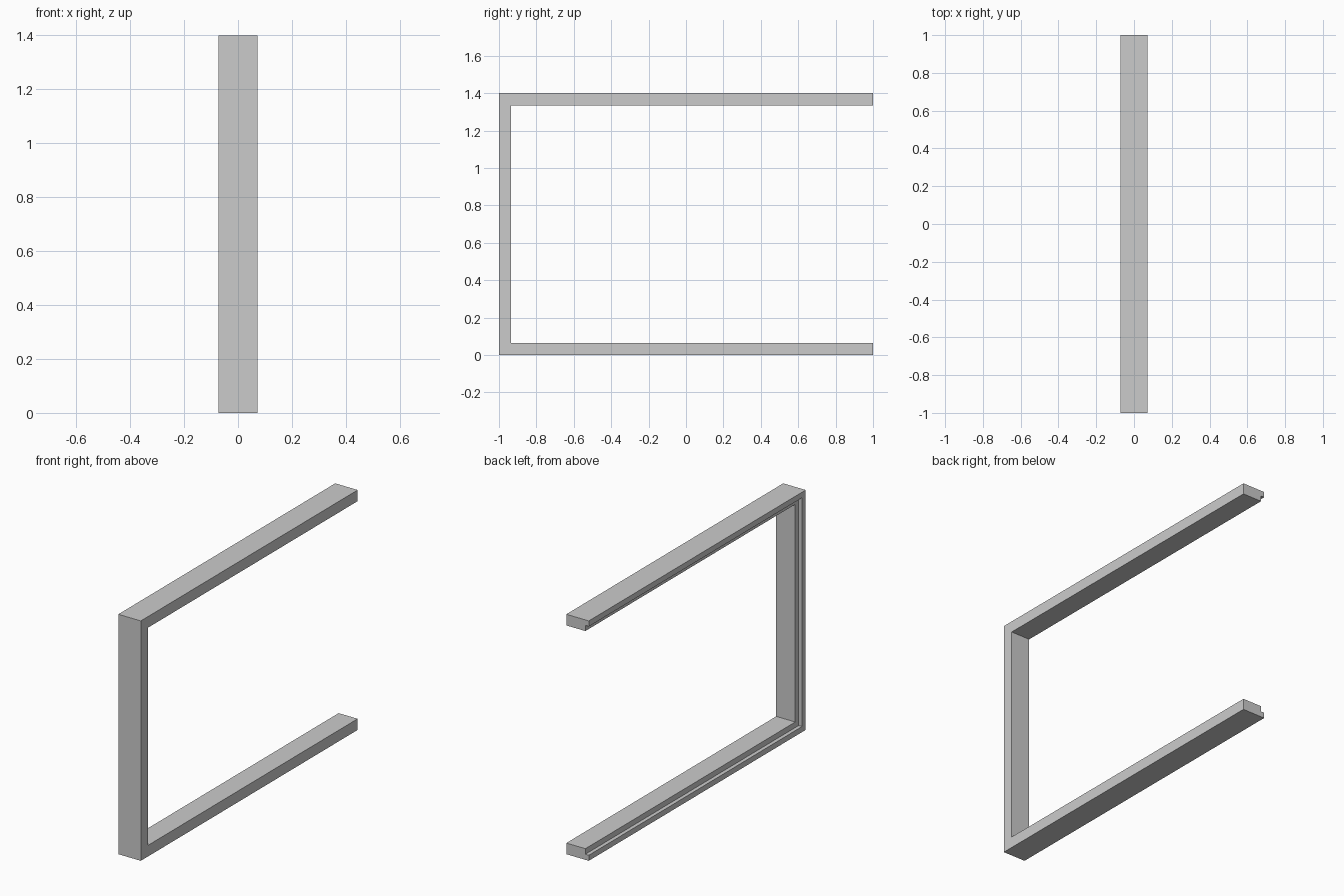
import bpy, bmesh

if "Cube" in bpy.data.objects:
    bpy.data.objects.remove(bpy.data.objects["Cube"])

HX = 0.0725    # half of the frame depth
T = 0.065      # bar thickness
LIP = 0.0325   # thickness of the outer lip
REBATE = 0.022 # depth of the rebate on the left side

# L-shaped bar section: (distance inward from the outer edge, x)
section = [(0, HX), (T, HX), (T, -HX + REBATE), (LIP, -HX + REBATE), (LIP, -HX), (0, -HX)]

# Open three-sided path: (y, z, inward y, inward z), mitred at the corners
path = [(1, 0, 0, 1), (-1, 0, 1, 1), (-1, 1.4, 1, -1), (1, 1.4, 0, -1)]

# Sweep the section along the path
bm = bmesh.new()
rings = [[bm.verts.new((x, y + d * iy, z + d * iz)) for d, x in section]
         for y, z, iy, iz in path]
n = len(section)
for a, b in zip(rings, rings[1:]):
    for i in range(n):
        j = (i + 1) % n
        bm.faces.new((a[i], a[j], b[j], b[i]))

# Close the two open ends
bm.faces.new(rings[0])
bm.faces.new(rings[-1])
bmesh.ops.recalc_face_normals(bm, faces=bm.faces)

mesh = bpy.data.meshes.new("rebated_frame")
bm.to_mesh(mesh)
bm.free()
bpy.context.collection.objects.link(bpy.data.objects.new("rebated_frame", mesh))
